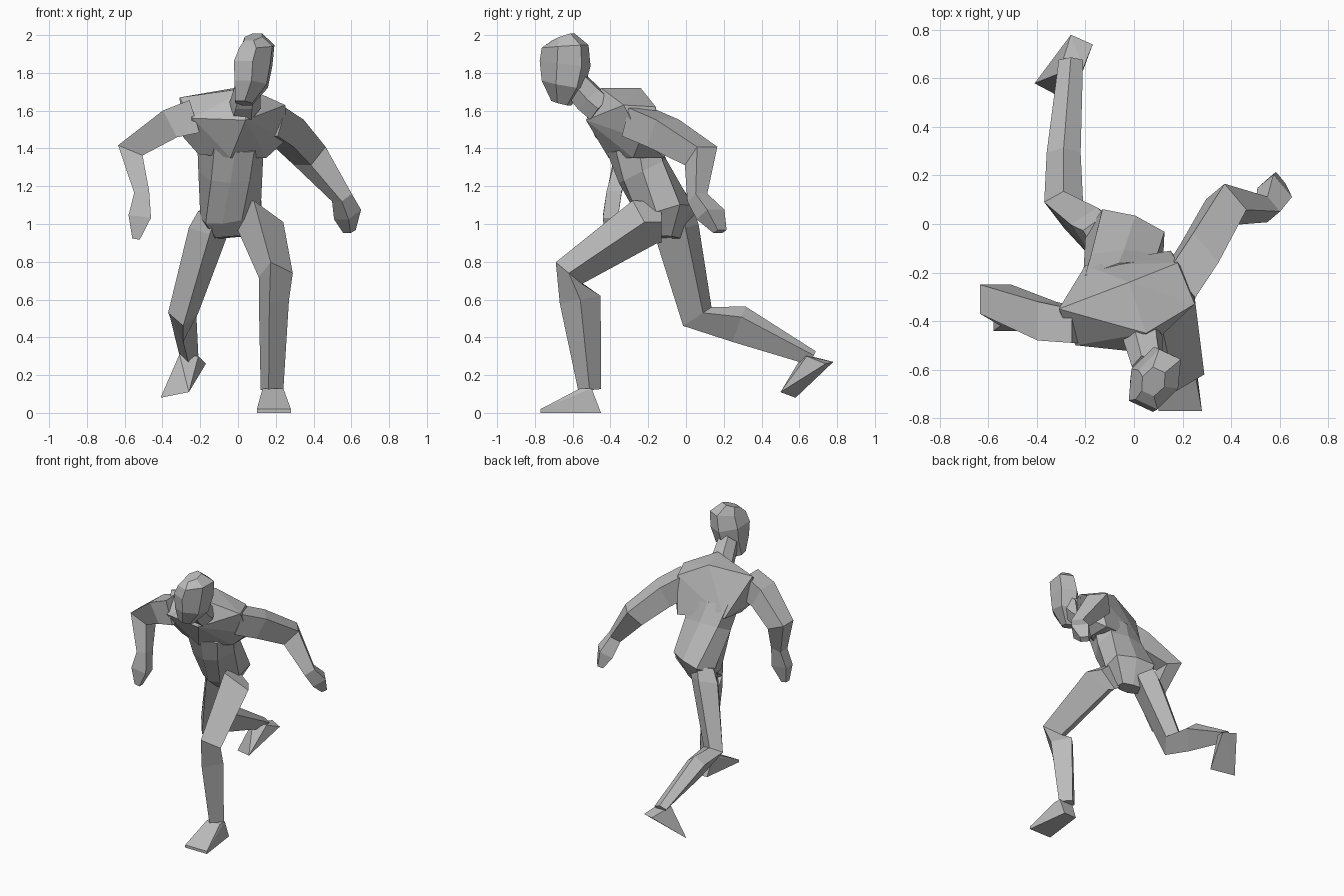
import bpy
import bmesh
from math import cos, sin, radians
from mathutils import Vector

cube = bpy.data.objects.get("Cube")
if cube:
    bpy.data.objects.remove(cube, do_unlink=True)

# One plain clay colour for the whole figure
clay = bpy.data.materials.new("clay_grey")
clay.use_nodes = True
clay.diffuse_color = (0.5, 0.5, 0.5, 1)
clay.node_tree.nodes["Principled BSDF"].inputs["Base Color"].default_value = clay.diffuse_color

UNIT = 0.01  # stations are written in hundredths

# Cross-section outlines: (sideways, depth), in half widths and half depths
SQUARE = [(1, 1), (-1, 1), (-1, -1), (1, -1)]
HEXAGON = [(1, 0), (.55, .95), (-.55, .95), (-1, 0), (-.55, -.95), (.55, -.95)]
TRUNK = [(1, 0), (.8, .85), (0, 1), (-.8, .85), (-1, 0), (-.6, -.8), (0, -1), (.6, -.8)]
FRONT_LEG = [(1, 0), (-.3, 1), (-1, -.4), (-.2, -1)]
REAR_LEG = [(1, -.4), (0, 1), (-1, -.4), (0, -1)]


def finish(name, bm):
    """Turn a bmesh into a flat-shaded object."""
    bmesh.ops.recalc_face_normals(bm, faces=bm.faces)
    mesh = bpy.data.meshes.new(name)
    bm.to_mesh(mesh)
    bm.free()
    mesh.materials.append(clay)
    body_part = bpy.data.objects.new(name, mesh)
    bpy.context.collection.objects.link(body_part)


def loft(name, outline, stations, yaw=0, dip=0):
    """Skin an outline along stations (x, y, z, half width, half depth[, yaw])."""
    bm = bmesh.new()
    centres = [Vector(s[:3]) * UNIT for s in stations]
    last = len(stations) - 1
    rings = []
    for i, station in enumerate(stations):
        tangent = centres[min(i + 1, last)] - centres[max(i - 1, 0)]
        angle = radians(station[5] if len(station) > 5 else yaw)
        side = Vector((cos(angle), sin(angle), -dip * sin(angle)))
        back = tangent.cross(side).normalized()
        width, depth = station[3] * UNIT, station[4] * UNIT
        rings.append([bm.verts.new(centres[i] + side * width * u + back * depth * v)
                      for u, v in outline])
    count = len(outline)
    for lower, upper in zip(rings, rings[1:]):
        for j in range(count):
            k = (j + 1) % count
            bm.faces.new((lower[j], lower[k], upper[k], upper[j]))
    bm.faces.new(rings[0])
    bm.faces.new(rings[-1])
    finish(name, bm)


def hull(name, points):
    """Wrap a few corner points in a convex block."""
    bm = bmesh.new()
    for point in points:
        bm.verts.new(Vector(point) * UNIT)
    bmesh.ops.convex_hull(bm, input=bm.verts)
    finish(name, bm)


# Waist and hips: leaning forward, twisted against the shoulders
loft("waist", TRUNK, [
    (-5, -10, 93, 9, 6, -20),
    (-4, -10, 105, 17, 15, -20),
    (-4, -23, 128, 17, 14, 0),
    (-4, -29, 143, 18, 14, 12),
], dip=0.25)

# Chest and shoulder girdle
hull("chest", [
    (5, -45, 172), (4, -53, 155),                       # neck base
    (-31, -35, 167), (-2, -24, 172), (18, -16, 162),    # shoulder blades
    (-24, -50, 156), (25, -33, 163),                    # shoulder fronts
    (-29, -40, 146), (26, -24, 145),                    # armpits
    (-21, -36, 137), (-4, -41, 135), (15, -28, 135),    # ribs, front
    (-20, -17, 139), (15, -11, 135),                    # ribs, back
])

# Head and neck, turned a little to the right
loft("neck", HEXAGON, [
    (3, -45, 161, 9, 8),
    (4, -51, 166, 8, 8),
    (6, -60, 176, 7, 7),
], yaw=-10)
loft("head", HEXAGON, [
    (3, -66, 164, 5, 5),
    (7, -65, 174, 9, 11),
    (8, -64, 185, 10, 13),
    (10, -64, 194, 9, 12),
    (8, -65, 199, 5, 6),
], yaw=-25)

# Left leg: bent and planted in front
loft("left_leg", FRONT_LEG, [
    (8, -13, 101, 10, 11),
    (12, -22, 101, 12, 13),
    (20, -62, 74, 9, 9),
    (19, -56, 60, 8, 11),
    (18, -51, 12, 6, 6),
])
hull("left_foot", [(x, y, 13) for x in (13, 24) for y in (-56, -50)]
     + [(x, -45, 0) for x in (14, 24)]
     + [(x, -77, z) for x in (10, 28) for z in (0, 2)])

# Right leg: trailing, with the shin lifted behind
loft("right_leg", REAR_LEG, [
    (-12, -7, 106, 9, 11),
    (-15, -5, 97, 11, 12),
    (-29, 6, 51, 8, 9),
    (-29, 28, 47, 7, 10),
    (-26, 67, 29, 5, 4),
])
hull("right_foot", [
    (-31, 62, 31), (-21, 64, 30),    # ankle
    (-26, 78, 27), (-17, 74, 26),    # heel
    (-41, 58, 8), (-26, 50, 11),     # toes
])

# Left arm: swung out and back
loft("left_arm", SQUARE, [
    (18, -26, 154, 8, 8),
    (27, -12, 148, 8, 8),
    (38, 8, 136, 7, 7),
    (55, 6, 114, 4, 4),
    (58, 13, 105, 6, 5),
    (59, 18, 96, 3, 2),
], yaw=-50)

# Right arm: elbow out to the side, forearm hanging
loft("right_arm", SQUARE, [
    (-23, -42, 157, 7, 9),
    (-36, -40, 153, 8, 8),
    (-57, -31, 139, 6, 7),
    (-51, -38, 117, 4, 4),
    (-52, -40, 104, 4, 6),
    (-54, -41, 92, 2, 2),
], yaw=90)
